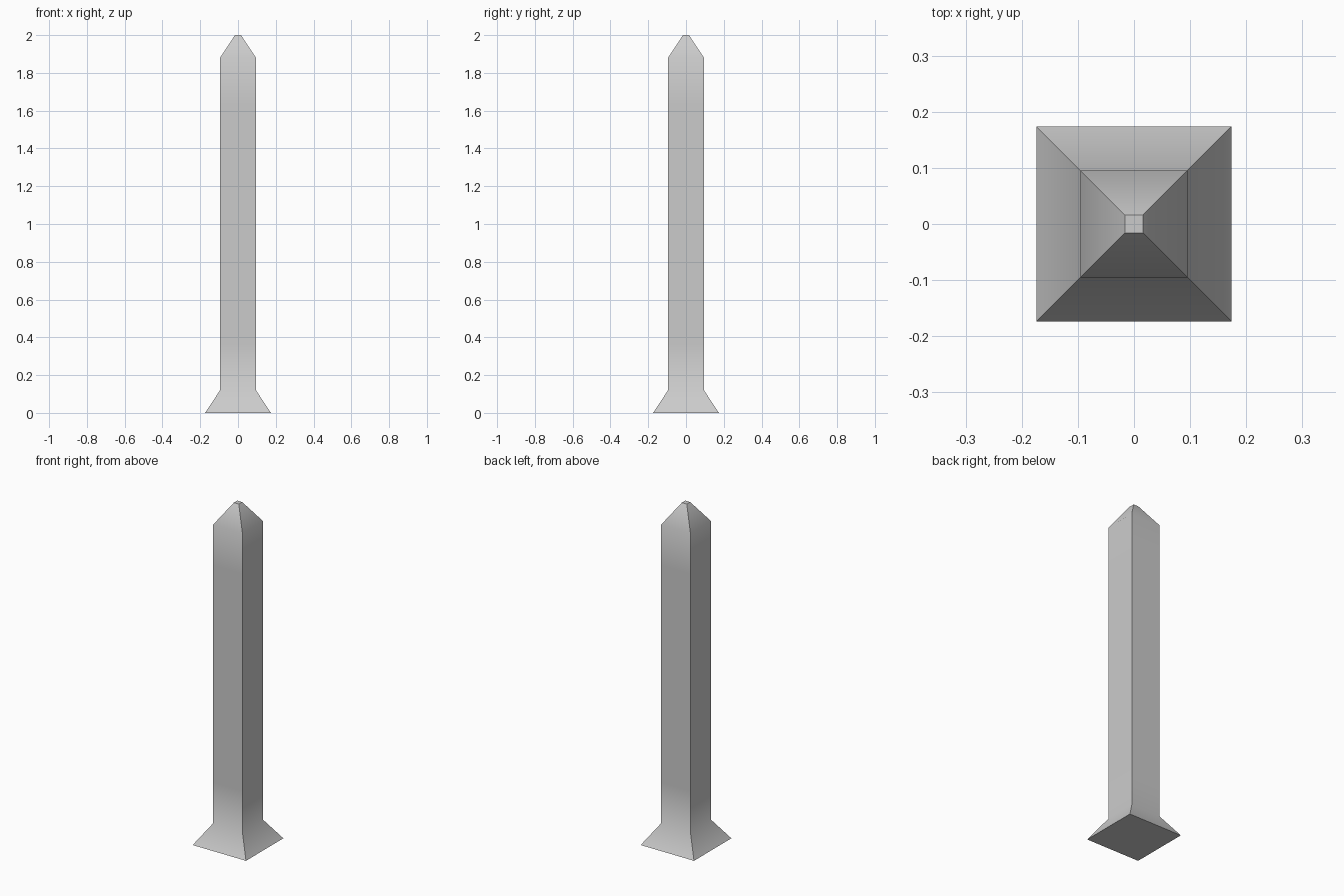
import bpy, bmesh, math

if "Cube" in bpy.data.objects:
    bpy.data.objects.remove(bpy.data.objects["Cube"])

# Post profile: (height, half width) of each square section
PROFILE = [(0.0, 0.174), (0.12, 0.095), (0.36, 0.095),
           (1.64, 0.095), (1.88, 0.095), (2.0, 0.016)]

bm = bmesh.new()
rings = [[bm.verts.new((sx * h, sy * h, z))
          for sx, sy in ((-1, -1), (1, -1), (1, 1), (-1, 1))]
         for z, h in PROFILE]

# Side walls: flared foot, straight shaft, tapered tip
for low, high in zip(rings, rings[1:]):
    for i in range(4):
        j = (i + 1) % 4
        bm.faces.new((low[i], low[j], high[j], high[i]))

# Bottom and top caps
bm.faces.new(rings[0][::-1])
bm.faces.new(rings[-1])

mesh = bpy.data.meshes.new("square_post")
bm.to_mesh(mesh)
bm.free()
post = bpy.data.objects.new("square_post", mesh)
bpy.context.collection.objects.link(post)

# Soft bends along each side, crisp corners
bpy.context.view_layer.objects.active = post
post.select_set(True)
bpy.ops.object.shade_smooth_by_angle(angle=math.radians(40))
